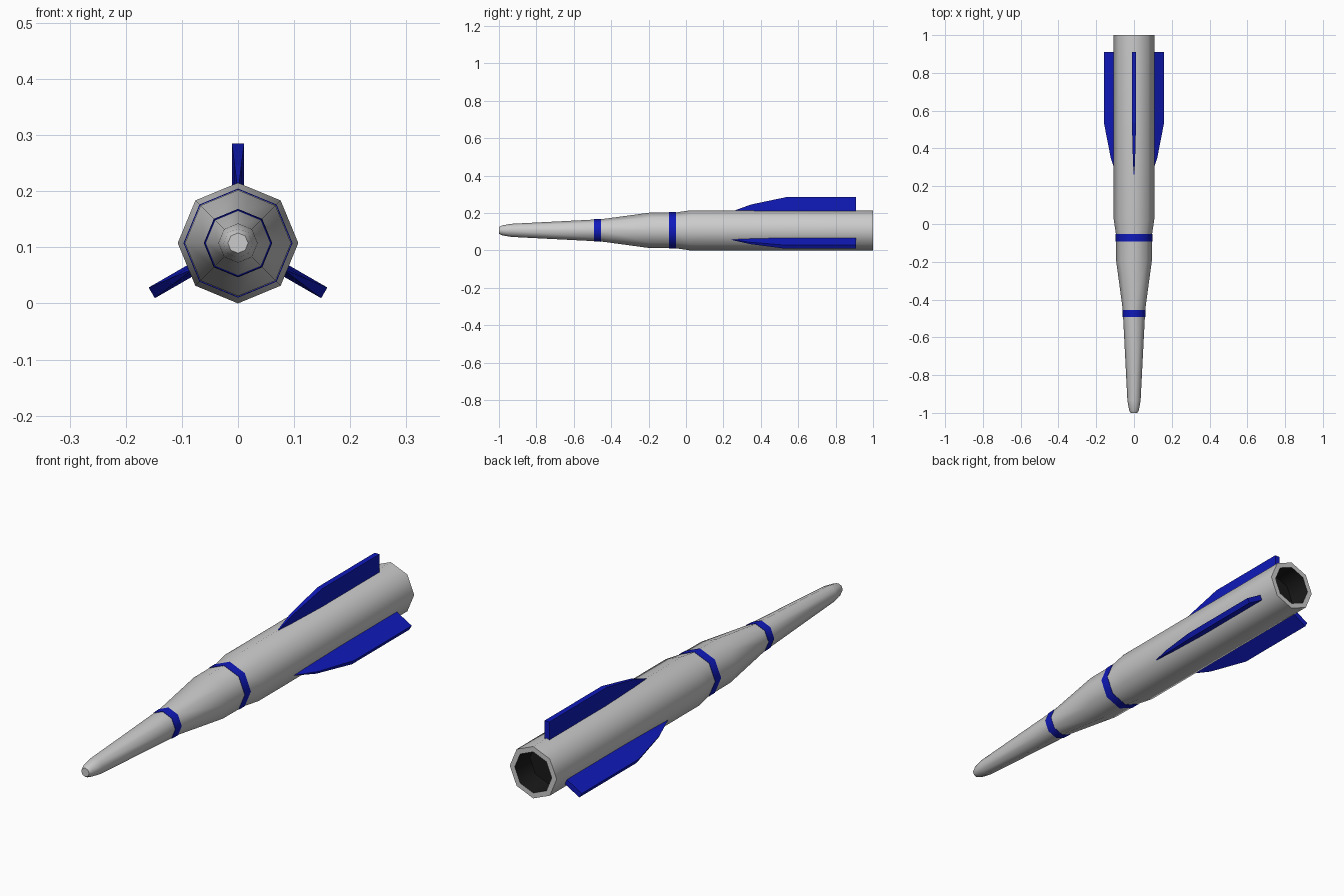
import bpy, bmesh, math

if "Cube" in bpy.data.objects:
    bpy.data.objects.remove(bpy.data.objects["Cube"])

CZ = 0.1075   # height of the body axis
SIDES = 8


def material(name, rgb):
    m = bpy.data.materials.new(name)
    m.diffuse_color = (*rgb, 1)
    m.use_nodes = True
    m.node_tree.nodes["Principled BSDF"].inputs["Base Color"].default_value = m.diffuse_color
    return m


BLUE = material("blue", (0.005, 0.01, 0.5))
BLACK = material("black", (0.01, 0.01, 0.01))


def loft(name, rings, caps=(True, True), closed=False, mat=None, smooth=None):
    """Skin a list of equal-length point rings."""
    bm = bmesh.new()
    vs = [[bm.verts.new(p) for p in r] for r in rings]
    n = len(vs[0])
    pairs = list(zip(vs, vs[1:]))
    if closed:
        pairs.append((vs[-1], vs[0]))
    for a, b in pairs:
        for i in range(n):
            j = (i + 1) % n
            bm.faces.new((a[i], a[j], b[j], b[i]))
    if caps[0]:
        bm.faces.new(vs[0][::-1])
    if caps[1]:
        bm.faces.new(vs[-1])
    bmesh.ops.recalc_face_normals(bm, faces=bm.faces)
    me = bpy.data.meshes.new(name)
    bm.to_mesh(me)
    bm.free()
    ob = bpy.data.objects.new(name, me)
    bpy.context.collection.objects.link(ob)
    if mat:
        me.materials.append(mat)
    if smooth:
        bpy.ops.object.select_all(action='DESELECT')
        ob.select_set(True)
        bpy.context.view_layer.objects.active = ob
        bpy.ops.object.shade_smooth_by_angle(angle=math.radians(smooth))
    return ob


def ring(y, r):
    return [(r * math.sin(2 * math.pi * i / SIDES), y,
             CZ + r * math.cos(2 * math.pi * i / SIDES)) for i in range(SIDES)]


# Body: rounded nose, two tapers, main barrel, recessed tail
profile = [(-1.0, 0.018), (-0.985, 0.026), (-0.935, 0.035), (-0.475, 0.0585),
           (-0.45, 0.060), (-0.195, 0.0945), (-0.055, 0.0955), (0.025, 0.1075),
           (1.0, 0.1075), (1.0, 0.085), (0.9, 0.085)]
body = loft("body", [ring(y, r) for y, r in profile], smooth=50)

# Dark tail opening: the recess faces of the body
body.data.materials.append(material("grey", (0.6, 0.6, 0.6)))
body.data.materials.append(BLACK)
for p in body.data.polygons:
    y = p.center.y
    if 0.89 < y < 0.99:
        p.material_index = 1

# Coloured bands
for name, y0, y1, r0, r1 in (("front_band", -0.493, -0.455, 0.0595, 0.061),
                             ("middle_band", -0.092, -0.054, 0.0968, 0.0972)):
    loft(name, [ring(y0, r0), ring(y1, r1), ring(y1, r1 - 0.006), ring(y0, r0 - 0.006)],
         caps=(False, False), closed=True, mat=BLUE, smooth=50)

# Three fins: (y, outer radius, half thickness), thinning to the leading edge
sections = [(0.24, 0.099, 0.001), (0.347, 0.138, 0.006),
            (0.535, 0.1775, 0.011), (0.91, 0.1775, 0.011)]
for name, deg in (("top_fin", 0), ("right_fin", 120), ("left_fin", 240)):
    s, c = math.sin(math.radians(deg)), math.cos(math.radians(deg))
    rings = [[(r * s + w * c, y, CZ + r * c - w * s)
              for r, w in ((0.09, -t), (0.09, t), (ro, t), (ro, -t))]
             for y, ro, t in sections]
    loft(name, rings, mat=BLUE)
